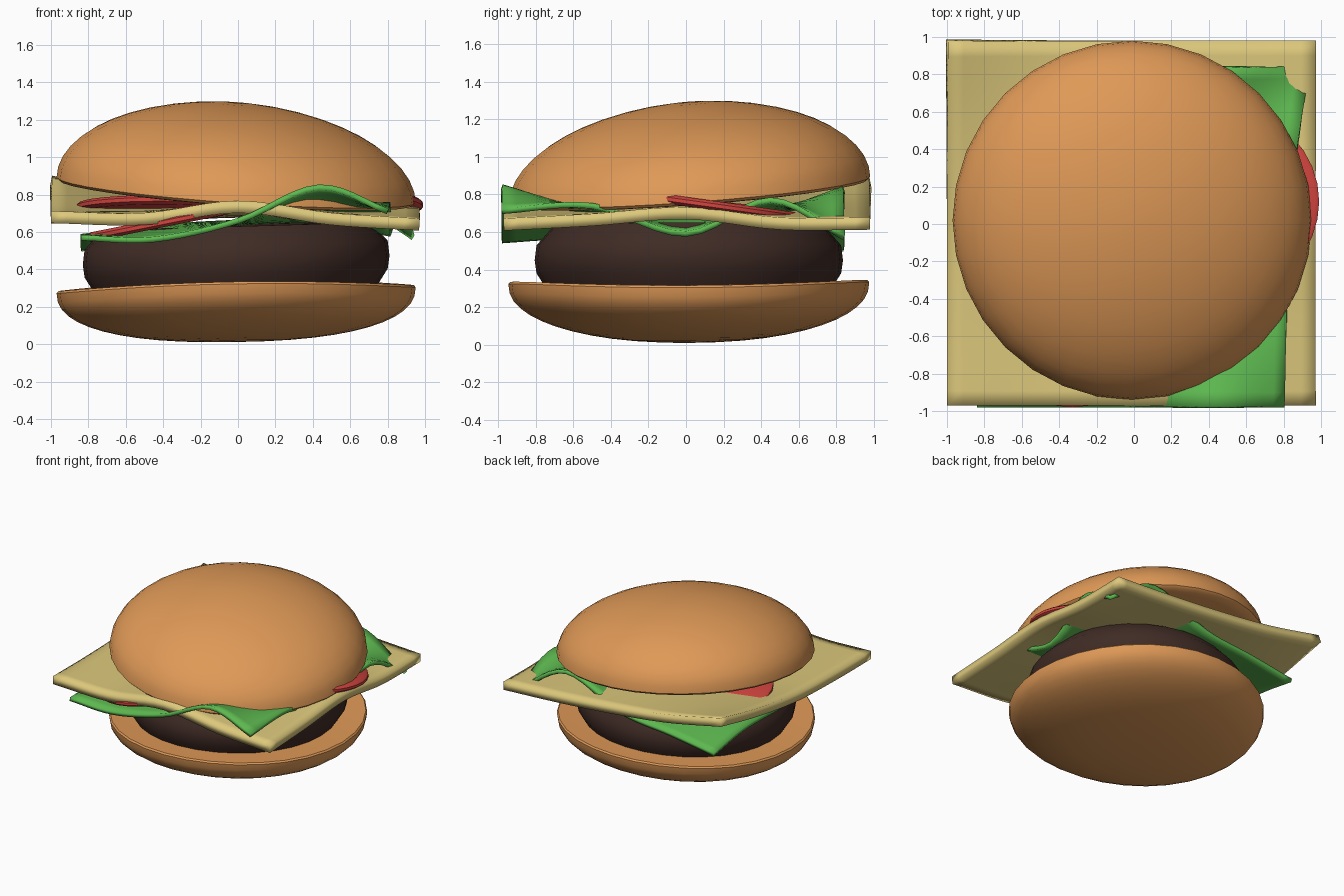
import bpy, bmesh, math
from mathutils import Matrix, Vector

old = bpy.data.objects.get("Cube")
if old:
    bpy.data.objects.remove(old, do_unlink=True)


def material(name, r, g, b):
    m = bpy.data.materials.new(name)
    m.use_nodes = True
    m.diffuse_color = (r, g, b, 1)
    m.node_tree.nodes["Principled BSDF"].inputs["Base Color"].default_value = (r, g, b, 1)
    return m


BUN = material("toasted bun", 0.74, 0.32, 0.095)
CHEESE = material("pale cheese", 0.72, 0.58, 0.2)
LETTUCE = material("lettuce green", 0.11, 0.48, 0.08)
TOMATO = material("tomato red", 0.66, 0.06, 0.05)
PATTY = material("grilled meat", 0.05, 0.024, 0.018)


def finish(bm, name, mat, angle=40):
    bmesh.ops.remove_doubles(bm, verts=bm.verts, dist=1e-4)
    bmesh.ops.recalc_face_normals(bm, faces=bm.faces)
    mesh = bpy.data.meshes.new(name)
    bm.to_mesh(mesh)
    bm.free()
    mesh.materials.append(mat)
    ob = bpy.data.objects.new(name, mesh)
    bpy.context.collection.objects.link(ob)
    bpy.ops.object.select_all(action="DESELECT")
    ob.select_set(True)
    bpy.context.view_layer.objects.active = ob
    bpy.ops.object.shade_smooth_by_angle(angle=math.radians(angle))
    return ob


def lathe(name, mat, profile, centre, warp, segments=32):
    """Spin (radius, height) points about z, then shift heights by warp(x, y)."""
    bm = bmesh.new()
    verts = [bm.verts.new((r, 0, z)) for r, z in profile]
    edges = [bm.edges.new(pair) for pair in zip(verts, verts[1:])]
    bmesh.ops.spin(bm, geom=verts + edges, cent=(0, 0, 0), axis=(0, 0, 1),
                   angle=math.tau, steps=segments, use_duplicate=False)
    for v in bm.verts:
        v.co.z += warp(v.co.x, v.co.y)
        v.co += Vector(centre)
    return finish(bm, name, mat)


def dome(radius, height, power, steps=12):
    """Quarter superellipse from the pole to the rim."""
    pts = []
    for i in range(steps + 1):
        a = math.pi / 2 * i / steps
        pts.append((radius * math.sin(a) ** (2 / power),
                    height * max(math.cos(a), 0) ** (2 / power)))
    return pts


def spline(values, t):
    """Smooth curve through evenly spaced values, t from 0 to 1."""
    n = len(values) - 1
    i = min(int(t * n), n - 1)
    f = t * n - i
    b, c = values[i], values[i + 1]
    a = values[i - 1] if i > 0 else 2 * b - c
    d = values[i + 2] if i + 2 <= n else 2 * c - b
    return b + f * (c - a + f * (2 * a - 5 * b + 4 * c - d + f * (3 * (b - c) + d - a))) / 2


def sheet(name, mat, xs, ys, right_edge, heights, thickness, cells=24):
    """Draped slice: heights run left to right, rows front to back."""
    bm = bmesh.new()
    grid = []
    for j in range(cells + 1):
        v = j / cells
        row = []
        for i in range(cells + 1):
            u = i / cells
            x = spline(xs, u)
            if x > 0:
                x *= spline(right_edge, v)
            z = spline([spline(h, u) for h in heights], v)
            row.append(bm.verts.new((x, spline(ys, v), z)))
        grid.append(row)
    for lower, upper in zip(grid, grid[1:]):
        for i in range(cells):
            bm.faces.new((lower[i], lower[i + 1], upper[i + 1], upper[i]))
    ob = finish(bm, name, mat)
    solid = ob.modifiers.new("thickness", "SOLIDIFY")
    solid.thickness = thickness
    solid.offset = 0
    return ob


# Buns: a tilted dome above and a shallow bowl below
lathe("top_bun", BUN,
      dome(0.96, 0.465, 1.95) + [(0.945, -0.015), (0.88, -0.022), (0, -0.02)],
      (-0.01, 0.02, 0.825), lambda x, y: -0.07 * x + 0.073 * y)

bowl = [(r, -z) for r, z in dome(0.96, 0.29, 2.3)]
lathe("bottom_bun", BUN, bowl + [(0.95, 0.012), (0.9, 0.012), (0, 0)],
      (-0.01, 0.015, 0.302),
      lambda x, y: 0.017 * x + 0.005 * y + 0.028 * y * y - 0.015 * x * x)

# Meat patty with bevelled rims
lathe("patty", PATTY,
      [(0, 0.27), (0.74, 0.27), (0.81, 0.38), (0.82, 0.45), (0.81, 0.53), (0.72, 0.63), (0, 0.65)],
      (-0.01, 0.015, 0), lambda x, y: 0.03 * x)

# Cheese slice, lifted at its back right-hand corner
sheet("cheese_slice", CHEESE,
      [-1, -0.5, 0, 0.5, 0.97], [-0.97, -0.5, 0, 0.5, 0.98], [1, 1, 1],
      [[0.68, 0.67, 0.735, 0.67, 0.64],
       [0.68, 0.68, 0.72, 0.68, 0.665],
       [0.70, 0.69, 0.71, 0.71, 0.70],
       [0.77, 0.73, 0.71, 0.68, 0.645],
       [0.87, 0.77, 0.71, 0.67, 0.645]], 0.065)

# Wavy lettuce leaf, weaving above and below the cheese
sheet("lettuce_leaf", LETTUCE,
      [-0.84, -0.45, 0, 0.43, 0.8], [-0.98, -0.5, 0, 0.45, 0.84],
      [1, 1.02, 1.02, 1.1, 1.17],
      [[0.57, 0.56, 0.66, 0.84, 0.71],
       [0.57, 0.60, 0.65, 0.70, 0.74],
       [0.57, 0.62, 0.65, 0.66, 0.59],
       [0.57, 0.62, 0.65, 0.70, 0.77],
       [0.51, 0.57, 0.63, 0.83, 0.57]], 0.03)

# Tomato slices: centre, radius, slope along x and along y
slices = [("tomato_front", (-0.33, -0.5, 0.665), 0.48, 0.2, 0),
          ("tomato_side", (0.5, 0.12, 0.745), 0.49, 0, -0.14),
          ("tomato_back", (-0.42, 0.25, 0.73), 0.45, 0, -0.1)]
for name, centre, radius, slope_x, slope_y in slices:
    lathe(name, TOMATO,
          [(0, -0.025), (radius - 0.02, -0.025), (radius, -0.01),
           (radius, 0.01), (radius - 0.02, 0.025), (0, 0.025)],
          centre, lambda x, y: slope_x * x + slope_y * y)
